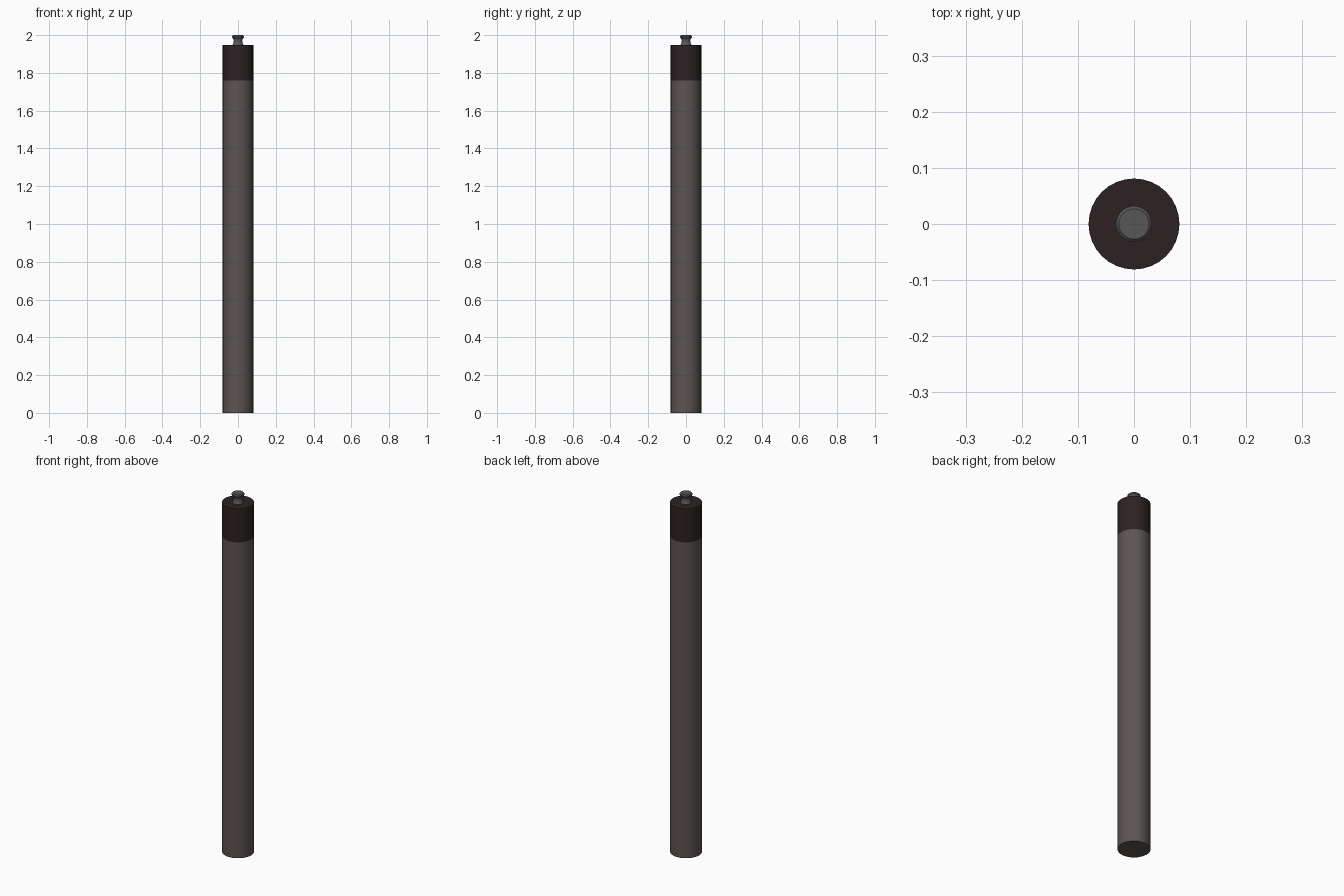
import bpy, bmesh, math

if "Cube" in bpy.data.objects:
    bpy.data.objects.remove(bpy.data.objects["Cube"])

def material(name, rgb):
    m = bpy.data.materials.new(name)
    m.diffuse_color = (*rgb, 1)
    m.use_nodes = True
    m.node_tree.nodes["Principled BSDF"].inputs["Base Color"].default_value = m.diffuse_color
    return m

def lathe(name, profile, mat, segments=32):
    """Revolve an (r, z) profile around z; r = 0 closes an end."""
    bm = bmesh.new()
    vs = [bm.verts.new((r, 0, z)) for r, z in profile]
    es = [bm.edges.new(p) for p in zip(vs, vs[1:])]
    bmesh.ops.spin(bm, geom=vs + es, cent=(0, 0, 0), axis=(0, 0, 1),
                   angle=2 * math.pi, steps=segments, use_duplicate=False)
    bmesh.ops.remove_doubles(bm, verts=bm.verts, dist=1e-5)
    bmesh.ops.recalc_face_normals(bm, faces=bm.faces)
    me = bpy.data.meshes.new(name)
    bm.to_mesh(me)
    bm.free()
    me.materials.append(mat)
    ob = bpy.data.objects.new(name, me)
    bpy.context.collection.objects.link(ob)
    bpy.context.view_layer.objects.active = ob
    ob.select_set(True)
    bpy.ops.object.shade_smooth_by_angle(angle=math.radians(40))
    ob.select_set(False)

body = material("warm grey", (0.105, 0.088, 0.085))
dark = material("dark brown", (0.025, 0.016, 0.016))
steel = material("steel grey", (0.095, 0.095, 0.095))

# Long tube, dark end band, small flared stud
lathe("tube", [(0, 0), (0.081, 0), (0.081, 1.76), (0, 1.76)], body)
lathe("end_cap", [(0, 1.76), (0.081, 1.76), (0.081, 1.947), (0, 1.947)], dark)
lathe("stud", [(0.029, 1.947), (0.025, 1.957), (0.022, 1.970), (0.025, 1.980),
               (0.032, 1.988), (0.032, 1.995), (0.027, 2.0), (0, 2.0)], steel)
